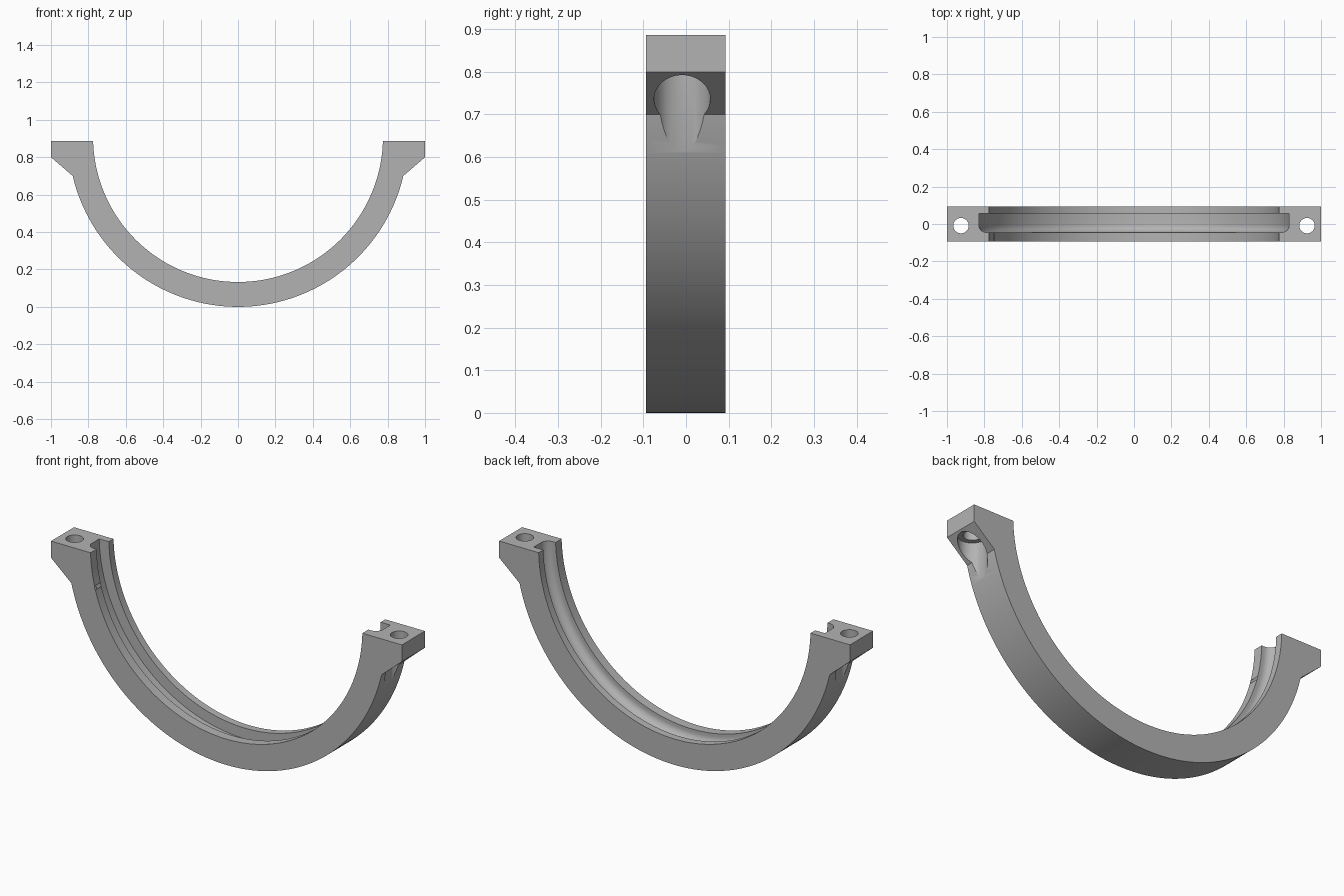
import bpy, bmesh, math
from mathutils import Vector

old = bpy.data.objects.get("Cube")
if old:
    bpy.data.objects.remove(old, do_unlink=True)

CENTRE_Z, R_IN, R_OUT = 0.908, 0.775, 0.908
TOP, FRONT, BACK = 0.886, -0.094, 0.093
HOLE_X, HOLE_Y = 0.925, -0.009

grey = bpy.data.materials.new("plain grey")
grey.use_nodes = True
colour = (0.45, 0.45, 0.45, 1)
grey.diffuse_color = colour
grey.node_tree.nodes["Principled BSDF"].inputs["Base Color"].default_value = colour


def make_object(name, bm):
    bmesh.ops.recalc_face_normals(bm, faces=bm.faces)
    mesh = bpy.data.meshes.new(name)
    bm.to_mesh(mesh)
    bm.free()
    mesh.materials.append(grey)
    obj = bpy.data.objects.new(name, mesh)
    bpy.context.collection.objects.link(obj)
    return obj


def arc(radius, start, end, steps, cx=0, cy=0):
    angles = [start + (end - start) * i / steps for i in range(steps + 1)]
    return [(cx + radius * math.cos(a), cy + radius * math.sin(a)) for a in angles]


def cylinder(name, x, radius, low, high):
    bm = bmesh.new()
    bmesh.ops.create_cone(bm, cap_ends=True, segments=64, radius1=radius,
                          radius2=radius, depth=high - low)
    bmesh.ops.translate(bm, vec=(x, HOLE_Y, (low + high) / 2), verts=bm.verts)
    return make_object(name, bm)


# Half ring with a bolting lug on each end, extruded front to back
a_in = math.asin((CENTRE_Z - TOP) / R_IN)
a_out = math.asin((CENTRE_Z - 0.70) / R_OUT)
outline = arc(R_IN, -a_in, a_in - math.pi, 128, cy=CENTRE_Z)
outline += [(-1, TOP), (-1, 0.80)]
outline += arc(R_OUT, a_out - math.pi, -a_out, 128, cy=CENTRE_Z)
outline += [(1, 0.80), (1, TOP)]
bm = bmesh.new()
face = bm.faces.new([bm.verts.new((x, FRONT, z)) for x, z in outline])
ext = bmesh.ops.extrude_face_region(bm, geom=[face])
moved = [v for v in ext["geom"] if isinstance(v, bmesh.types.BMVert)]
bmesh.ops.translate(bm, vec=(0, BACK - FRONT, 0), verts=moved)
clamp = make_object("half_ring_clamp", bm)

# Inner groove: square at the back, rounded at the front
section = [(0.70, 0.055), (0.83, 0.055)]
section += arc(0.04, 0, -math.pi / 2, 10, cx=0.79, cy=-0.005)
section += [(0.70, -0.045)]
bm = bmesh.new()
verts = [bm.verts.new((r, y, CENTRE_Z)) for r, y in section]
edges = [bm.edges.new((verts[i], verts[(i + 1) % len(verts)])) for i in range(len(verts))]
bmesh.ops.spin(bm, geom=verts + edges, cent=(0, 0, CENTRE_Z), axis=(0, 1, 0),
               angle=math.tau, steps=256, use_merge=True)
bmesh.ops.remove_doubles(bm, verts=bm.verts, dist=0.0001)
cutters = [make_object("groove_cutter", bm)]

# Bolt holes and the wider screw head recesses below them
for side, sign in (("left", 1), ("right", -1)):
    cutters.append(cylinder(side + "_recess_cutter", sign * HOLE_X, 0.066, 0.50, 0.80))
    cutters.append(cylinder(side + "_hole_cutter", sign * HOLE_X, 0.041, 0.75, 1.0))

for cutter in cutters:
    mod = clamp.modifiers.new(cutter.name, "BOOLEAN")
    mod.operation = "DIFFERENCE"
    mod.solver = "EXACT"
    mod.object = cutter

# Bake the cuts, then drop the cutters
bpy.context.view_layer.update()
graph = bpy.context.evaluated_depsgraph_get()
result = bpy.data.meshes.new_from_object(clamp.evaluated_get(graph))
clamp.modifiers.clear()
clamp.data = result
for cutter in cutters:
    bpy.data.objects.remove(cutter, do_unlink=True)

bpy.ops.object.select_all(action="DESELECT")
clamp.select_set(True)
bpy.context.view_layer.objects.active = clamp
bpy.ops.object.shade_smooth_by_angle(angle=math.radians(30))
